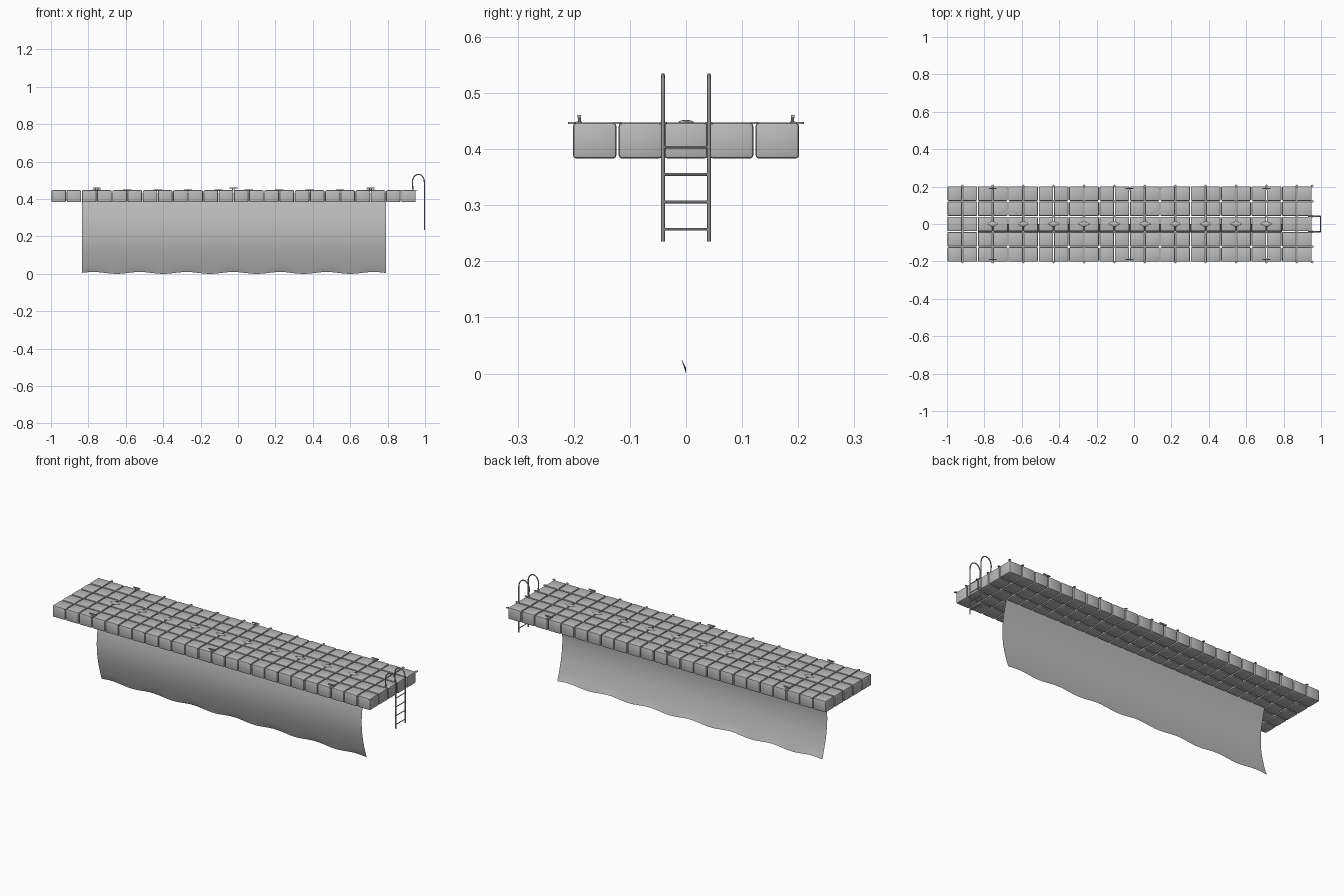
import bpy
import bmesh
from math import sin, cos, pi, radians
from mathutils import Matrix, Vector

if "Cube" in bpy.data.objects:
    bpy.data.objects.remove(bpy.data.objects["Cube"], do_unlink=True)

PITCH = 0.0813          # spacing of the float blocks
COLS, ROWS = 24, 5
X0 = -0.999             # left end of the deck
DECK, KEEL = 0.447, 0.383


def material(name, value):
    m = bpy.data.materials.new(name)
    m.use_nodes = True
    colour = (value, value, value, 1)
    m.diffuse_color = colour
    m.node_tree.nodes["Principled BSDF"].inputs["Base Color"].default_value = colour
    return m


GREY = material("light grey", 0.5)


def select(ob):
    bpy.ops.object.select_all(action="DESELECT")
    ob.select_set(True)
    bpy.context.view_layer.objects.active = ob


def finish(ob):
    ob.data.materials.append(GREY)
    select(ob)
    bpy.ops.object.shade_smooth_by_angle(angle=radians(40))
    return ob


def from_bmesh(name, bm):
    mesh = bpy.data.meshes.new(name)
    bm.to_mesh(mesh)
    bm.free()
    ob = bpy.data.objects.new(name, mesh)
    bpy.context.collection.objects.link(ob)
    return finish(ob)


def place(centre, size):
    return Matrix.Translation(centre) @ Matrix.Diagonal((*size, 1))


def add_cylinder(bm, centre, radius, depth, sides=12):
    bmesh.ops.create_cone(bm, cap_ends=True, segments=sides, radius1=radius,
                          radius2=radius, depth=depth,
                          matrix=Matrix.Translation(centre))


def tube(name, points, radius):
    curve = bpy.data.curves.new(name, "CURVE")
    curve.dimensions = "3D"
    curve.bevel_depth = radius
    curve.bevel_resolution = 2
    curve.use_fill_caps = True
    spline = curve.splines.new("POLY")
    spline.points.add(len(points) - 1)
    for p, co in zip(spline.points, points):
        p.co = (*co, 1)
    ob = bpy.data.objects.new(name, curve)
    bpy.context.collection.objects.link(ob)
    select(ob)
    bpy.ops.object.convert(target="MESH")
    finish(bpy.context.view_layer.objects.active)


# Float blocks: one rounded block, repeated along the deck and across it
side = PITCH - 0.004
bm = bmesh.new()
bmesh.ops.create_cube(bm, size=1, matrix=place(
    (X0 + PITCH / 2, -PITCH * (ROWS - 1) / 2, (DECK + KEEL) / 2),
    (side, side, DECK - KEEL)))
bmesh.ops.bevel(bm, geom=bm.edges[:], offset=0.006, segments=2,
                profile=0.5, affect="EDGES")
blocks = from_bmesh("float_blocks", bm)
for axis, count in enumerate((COLS, ROWS)):
    array = blocks.modifiers.new("repeat", "ARRAY")
    array.count = count
    array.use_relative_offset = False
    array.use_constant_offset = True
    offset = [0, 0, 0]
    offset[axis] = PITCH
    array.constant_offset_displace = offset

# Coupling tabs: thin discs where block corners meet
bm = bmesh.new()
for col in [*range(1, COLS, 2), COLS]:
    for row in range(ROWS + 1):
        add_cylinder(bm, (X0 + col * PITCH, (row - ROWS / 2) * PITCH, DECK - 0.0005),
                     0.007, 0.003)
from_bmesh("coupling_tabs", bm)

# Low rounded humps along the centre line
bm = bmesh.new()
for i in range(10):
    centre = Vector((X0 + (3 + 2 * i) * PITCH, 0, DECK))
    for size in ((0.018, 0.014, 0.005), (0.03, 0.008, 0.004)):
        bmesh.ops.create_uvsphere(bm, u_segments=16, v_segments=8, radius=1,
                                  matrix=place(centre, size))
from_bmesh("centre_humps", bm)

# Mooring cleats along both long sides
bm = bmesh.new()
for col in (3, 12, 21):
    for y in (-0.19, 0.19):
        x = X0 + col * PITCH
        bmesh.ops.create_cube(bm, size=1, matrix=place(
            (x, y, DECK + 0.001), (0.022, 0.01, 0.003)))
        for dx in (-0.006, 0.006):
            add_cylinder(bm, (x + dx, y, DECK + 0.005), 0.0025, 0.01, 8)
        bmesh.ops.create_cube(bm, size=1, matrix=place(
            (x, y, DECK + 0.011), (0.042, 0.006, 0.005)))
from_bmesh("mooring_cleats", bm)

# Boarding ladder: two hooked rails and four rungs
RAIL_X, HOOK = 0.9965, 0.032
arc = [(RAIL_X - HOOK + HOOK * cos(a), 0.49 + 0.042 * sin(a))
       for a in (pi * i / 16 for i in range(17))]
rail = [(RAIL_X, 0.235)] + arc + [(RAIL_X - 2 * HOOK + 0.003, DECK - 0.002)]
for label, y in (("right", -0.041), ("left", 0.041)):
    tube(f"ladder_rail_{label}", [(x, y, z) for x, z in rail], 0.0032)
for i in range(4):
    z = 0.257 + i * 0.0488
    tube(f"ladder_rung_{i + 1}", [(RAIL_X, -0.041, z), (RAIL_X, 0.041, z)], 0.0024)

# Hanging curtain: bowed sheet with a gently wavy hem
LEFT, RIGHT, TOP = -0.835, 0.79, 0.43
NX, NZ = 104, 16
bm = bmesh.new()
grid = []
for j in range(NZ + 1):
    t = j / NZ
    line = []
    for i in range(NX + 1):
        x = LEFT + (RIGHT - LEFT) * i / NX
        z = t * TOP
        if j == 0:
            z = 0.005 - 0.005 * cos(2 * pi * (x + 0.65) / 0.25)
        line.append(bm.verts.new((x, -0.045 * sin(pi * t), z)))
    grid.append(line)
for low, high in zip(grid, grid[1:]):
    for i in range(NX):
        bm.faces.new((low[i], low[i + 1], high[i + 1], high[i]))
from_bmesh("hanging_curtain", bm)
